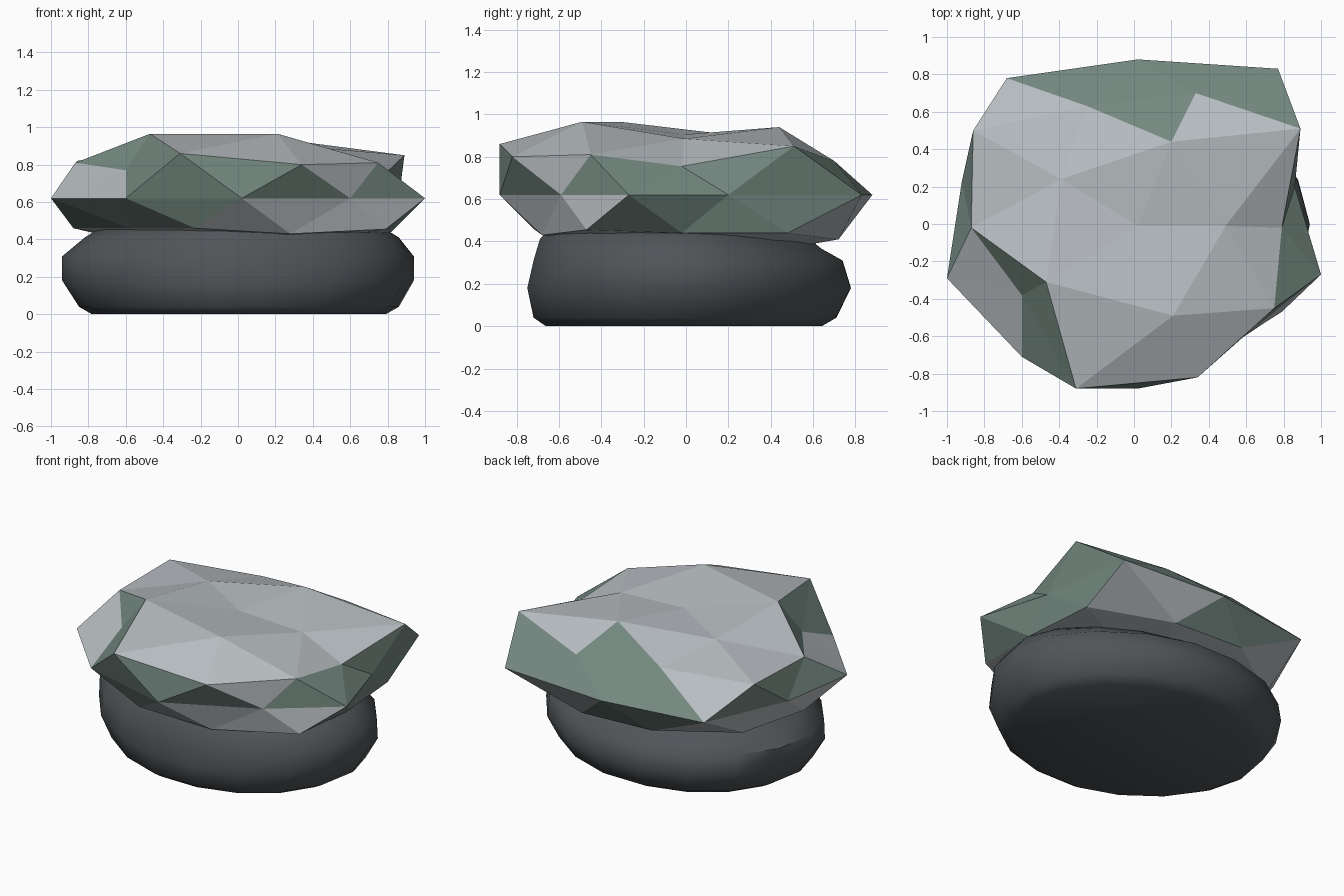
import bpy, bmesh, math

if "Cube" in bpy.data.objects:
    bpy.data.objects.remove(bpy.data.objects["Cube"])


def material(name, rgb):
    m = bpy.data.materials.new(name)
    m.diffuse_color = (*rgb, 1)
    m.use_nodes = True
    m.node_tree.nodes["Principled BSDF"].inputs["Base Color"].default_value = m.diffuse_color
    return m


PALE = material("pale grey stone", (0.475, 0.51, 0.535))
MOSS = material("moss green", (0.175, 0.25, 0.217))
DARK = material("dark grey stone", (0.08, 0.09, 0.098))


def finish(bm, name, mats):
    bmesh.ops.recalc_face_normals(bm, faces=bm.faces)
    mesh = bpy.data.meshes.new(name)
    bm.to_mesh(mesh)
    bm.free()
    ob = bpy.data.objects.new(name, mesh)
    bpy.context.collection.objects.link(ob)
    for m in mats:
        mesh.materials.append(m)
    return ob


# Upper rock: rings of a dented two-level icosphere, counter-clockwise from +x
CROWN = [(.49, -.01, .885), (.2, .44, .94), (-.39, .24, .90),
         (-.47, -.31, .965), (.21, -.49, .965)]
SHOULDER = [(.79, -.02, .755), (.89, .51, .85), (.33, .70, .78), (-.25, .63, .82),
            (-.86, .5, .82), (-.87, -.02, .81), (-.6, -.38, .77),
            (-.31, -.88, .86), (.34, -.82, .80), (.75, -.45, .81)]
RIM = [(.86, .2), (.77, .83), (.02, .88), (-.68, .78), (-.92, .23),
       (-1, -.29), (-.6, -.71), (.02, -.88), (.6, -.59), (1, -.27)]
UNDER = [(.82, -.02, .44), (.78, .48, .44), (.27, .72, .41), (-.25, .72, .43),
         (-.71, .41, .42), (-.88, 0, .46), (-.58, -.46, .46),
         (-.23, -.72, .46), (.28, -.68, .43), (.79, -.47, .455)]

bm = bmesh.new()
top = bm.verts.new((.02, -.01, .905))
low = bm.verts.new((0, .2, .32))
A = [bm.verts.new(p) for p in CROWN]
B = [bm.verts.new(p) for p in SHOULDER]
E = [bm.verts.new((x, y, .62)) for x, y in RIM]
C = [bm.verts.new(p) for p in UNDER]


def tri(a, b, c, mossy):
    bm.faces.new((a, b, c)).material_index = int(mossy)


for k in range(5):                      # crown, mostly bare stone
    n = (k + 1) % 5
    tri(top, A[k], A[n], False)
    tri(A[k], B[2 * k - 1], B[2 * k], k == 3)
    tri(A[k], B[2 * k], B[2 * k + 1], k in (1, 3))
    tri(A[k], B[2 * k + 1], A[n], False)
for j in range(10):                     # steep sides, mostly mossy
    n = (j + 1) % 10
    tri(B[j], E[j], B[n], j not in (3, 5, 8))
    tri(E[j - 1], E[j], B[j], j != 6)
    tri(E[j - 1], C[j], E[j], j in (0, 1, 3, 6, 7))
    tri(C[j], C[n], E[j], j in (0, 2, 5, 6, 9))
    tri(C[j], low, C[n], False)
finish(bm, "upper_rock", [PALE, MOSS])

# Lower rock: stacked rounded rings (z, -x, +x, -y, +y reach), smooth shaded
LAYERS = [(0, .78, .79, .67, .65), (.04, .85, .86, .73, .72),
          (.18, .94, .94, .76, .79), (.31, .94, .94, .73, .75),
          (.41, .82, .86, .70, .65), (.46, .74, .78, .66, .58)]
SIDES = 18
bm = bmesh.new()
rings = []
for z, xn, xp, yn, yp in LAYERS:
    ring = []
    for i in range(SIDES):
        a = 2 * math.pi * i / SIDES
        c, s = math.cos(a), math.sin(a)
        p = 1.12 if c * s > 0 else .93          # skewed, rounder on one diagonal
        x = math.copysign(abs(c) ** p, c) * (xp if c > 0 else xn)
        y = math.copysign(abs(s) ** p, s) * (yp if s > 0 else yn)
        dip = .07 * max(y, 0) if z > .35 else 0  # top sinks towards the back
        ring.append(bm.verts.new((x, y, z - dip)))
    rings.append(ring)
for r, u in zip(rings, rings[1:]):
    for i in range(SIDES):
        n = (i + 1) % SIDES
        bm.faces.new((r[i], r[n], u[n], u[i]))
bm.faces.new(rings[0][::-1])
bm.faces.new(rings[-1])
base = finish(bm, "lower_rock", [DARK])
bpy.context.view_layer.objects.active = base
base.select_set(True)
bpy.ops.object.shade_smooth_by_angle(angle=math.radians(50))
